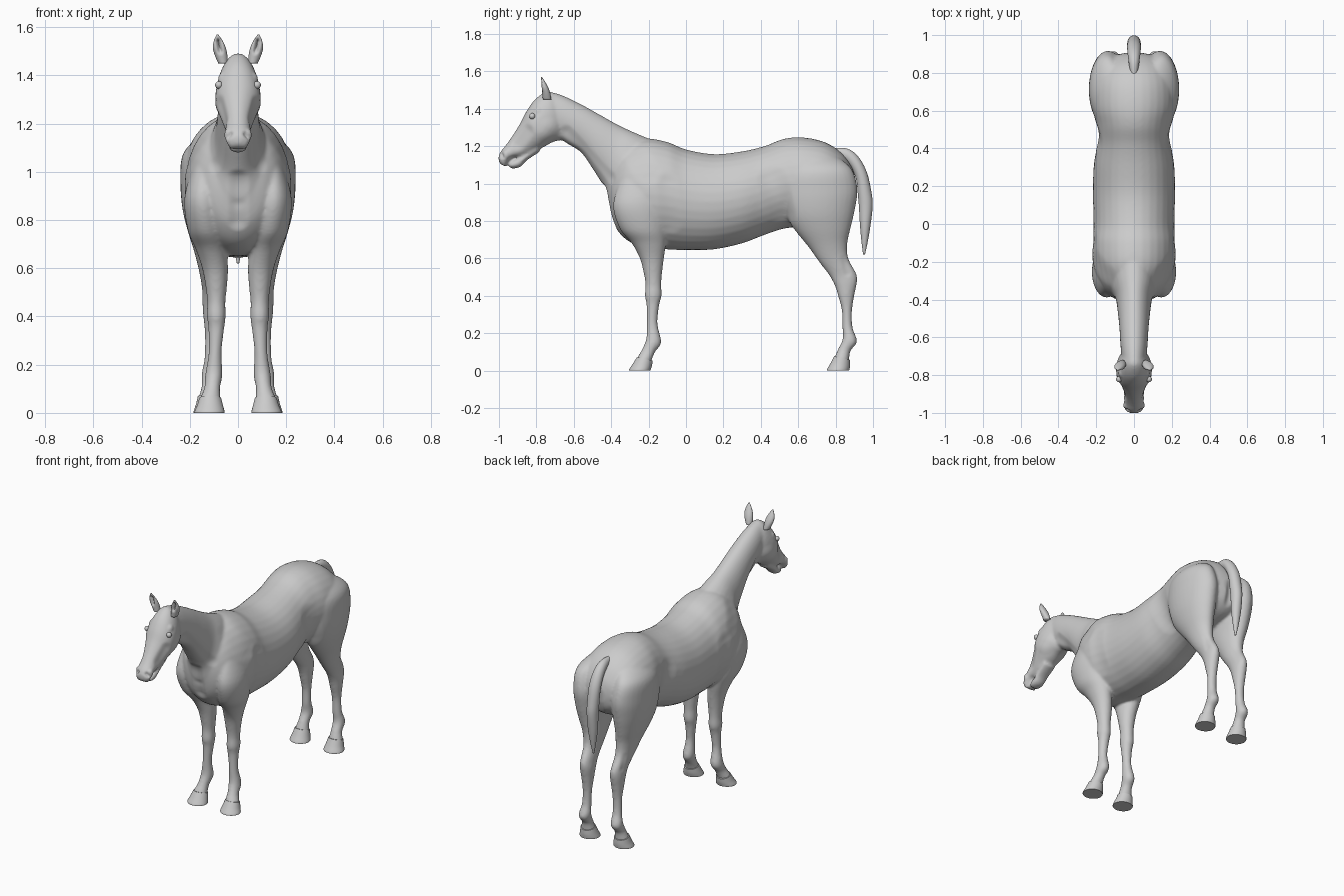
import bpy, bmesh, math
from mathutils import Vector

SIDES = 32


def spline(rows, steps):
    # Catmull-Rom interpolation of section rows
    out = []
    for i in range(len(rows) - 1):
        p = [rows[max(i - 1, 0)], rows[i], rows[i + 1], rows[min(i + 2, len(rows) - 1)]]
        for s in range(steps):
            t = s / steps
            out.append([0.5 * (2 * b + (c - a) * t + (2 * a - 5 * b + 4 * c - d) * t * t
                               + (3 * b - a - 3 * c + d) * t ** 3) for a, b, c, d in zip(*p)])
    return out + [list(rows[-1])]


def loft(bm, rows, side=1, steps=5):
    # each row: edge point (y, z), opposite edge point (y, z), half width, centre x
    rings = []
    for y1, z1, y2, z2, w, cx in spline([tuple(r) + (0,) * (6 - len(r)) for r in rows], steps):
        ring = []
        for k in range(SIDES):
            a = 2 * math.pi * k / SIDES
            c, s = math.cos(a), math.sin(a)
            ring.append(bm.verts.new((side * (cx + w * s),
                                      (y1 + y2) / 2 + (y1 - y2) / 2 * c,
                                      (z1 + z2) / 2 + (z1 - z2) / 2 * c)))
        rings.append(ring)
    faces = [bm.faces.new(rings[0]), bm.faces.new(rings[-1])]
    for r, q in zip(rings, rings[1:]):
        for k in range(SIDES):
            n = (k + 1) % SIDES
            faces.append(bm.faces.new((r[k], r[n], q[n], q[k])))
    bmesh.ops.recalc_face_normals(bm, faces=faces)


def finish(name, bm, angle=180, mirror=False):
    me = bpy.data.meshes.new(name)
    bm.to_mesh(me)
    bm.free()
    me.shade_smooth()
    if angle < 180:
        me.set_sharp_from_angle(angle=math.radians(angle))
    ob = bpy.data.objects.new(name, me)
    bpy.context.collection.objects.link(ob)
    if mirror:
        ob.modifiers.new("mirror", 'MIRROR').use_mirror_merge = False
    return ob


def sculpt(me, strokes):
    # push the surface along its normals around short strokes, on both sides
    for a, b, r, depth in strokes:
        a, b = Vector(a), Vector(b)
        ab = b - a
        L = max(ab.length_squared, 1e-9)
        moves = []
        for v in me.vertices:
            p = Vector((abs(v.co.x), v.co.y, v.co.z))
            t = min(max((p - a).dot(ab) / L, 0), 1)
            d = (p - a - ab * t).length_squared / (r * r)
            if d < 1:
                moves.append((v, v.normal * depth * (1 - d) ** 2))
        for v, m in moves:
            v.co += m


# Section tables
trunk = [(-.42, 1.0, -.405, .84, .05), (-.39, 1.1, -.38, .77, .12), (-.33, 1.2, -.32, .70, .175),
         (-.22, 1.24, -.22, .655, .215), (-.1, 1.222, -.1, .648, .222), (0, 1.182, 0, .643, .214),
         (.15, 1.157, .15, .648, .217), (.3, 1.172, .3, .68, .214), (.42, 1.20, .42, .725, .197),
         (.52, 1.238, .52, .758, .20), (.62, 1.247, .62, .77, .22), (.74, 1.222, .74, .8, .215),
         (.83, 1.165, .83, .83, .18), (.885, 1.09, .885, .88, .12), (.905, 1.03, .905, .93, .05)]
neck = [(-.1, 1.2, -.3, .75, .12), (-.25, 1.262, -.405, .86, .125), (-.35, 1.307, -.435, .97, .097),
        (-.45, 1.362, -.50, 1.08, .085), (-.55, 1.418, -.56, 1.165, .077),
        (-.65, 1.467, -.63, 1.21, .072), (-.72, 1.49, -.69, 1.25, .065)]
head = [(-.70, 1.48, -.64, 1.27, .05), (-.745, 1.492, -.665, 1.235, .075),
        (-.805, 1.452, -.71, 1.222, .09), (-.85, 1.392, -.755, 1.198, .093),
        (-.885, 1.325, -.80, 1.175, .077), (-.925, 1.26, -.84, 1.15, .061),
        (-.96, 1.21, -.885, 1.14, .053), (-.99, 1.172, -.922, 1.14, .054),
        (-1.003, 1.14, -.947, 1.115, .051), (-.998, 1.108, -.962, 1.088, .036)]
jaw = [(-.80, 1.21, -.78, 1.17, .045), (-.87, 1.155, -.85, 1.125, .042),
       (-.905, 1.135, -.88, 1.092, .04), (-.932, 1.122, -.915, 1.08, .038),
       (-.948, 1.105, -.943, 1.082, .026)]
fore = [(-.34, 1.04, -.14, 1.06, .04, .14), (-.39, .89, -.12, .9, .077, .145),
        (-.355, .76, -.11, .76, .076, .133), (-.29, .68, -.108, .68, .064, .112),
        (-.247, .6, -.118, .6, .054, .095), (-.226, .52, -.128, .52, .044, .09),
        (-.217, .46, -.132, .46, .038, .09), (-.220, .4, -.130, .4, .039, .09),
        (-.211, .35, -.143, .35, .033, .09), (-.209, .25, -.152, .25, .027, .095),
        (-.213, .17, -.132, .15, .036, .1), (-.237, .11, -.165, .1, .033, .107),
        (-.262, .065, -.185, .05, .043, .115), (-.27, .03, -.19, .03, .044, .116)]
hind = [(.6, 1.17, .80, 1.15, .05, .10), (.535, 1.07, .885, 1.08, .088, .14),
        (.51, .95, .917, .97, .102, .137), (.53, .84, .903, .86, .096, .135),
        (.575, .76, .88, .76, .080, .13), (.655, .66, .863, .68, .062, .12),
        (.712, .58, .868, .6, .047, .115), (.765, .51, .91, .52, .039, .11),
        (.795, .455, .915, .475, .040, .108), (.813, .4, .90, .4, .036, .108),
        (.833, .32, .888, .32, .029, .108), (.836, .23, .891, .23, .029, .11),
        (.838, .17, .915, .155, .036, .115), (.813, .115, .88, .105, .033, .118),
        (.795, .07, .872, .055, .043, .121), (.785, .03, .87, .03, .044, .121)]

# Body: overlapping lofts fused and relaxed into one skin
bm = bmesh.new()
for part in (trunk, neck, head, jaw):
    loft(bm, part)
for side in (1, -1):
    loft(bm, fore, side)
    loft(bm, hind, side)
body = finish("body", bm)
fuse = body.modifiers.new("fuse", 'REMESH')
fuse.mode = 'VOXEL'
fuse.voxel_size = 0.008
relax = body.modifiers.new("relax", 'SMOOTH')
relax.factor = 0.5
relax.iterations = 10
dg = bpy.context.evaluated_depsgraph_get()
skin = bpy.data.meshes.new_from_object(body.evaluated_get(dg))
body.modifiers.clear()
body.data = skin

# Muscle, face and joint modelling
sculpt(skin, [
    ((0, -.42, .98), (0, -.38, .80), .05, -.014),            # breast groove
    ((.2, -.1, 1.0), (.2, -.08, .78), .07, -.007),           # behind the shoulder
    ((.2, .46, 1.02), (.17, .52, .84), .09, -.010),          # flank hollow
    ((.08, -.64, 1.27), (.11, -.42, 1.03), .05, -.010),      # neck groove
    ((.15, -.3, 1.2), (.2, -.2, 1.05), .08, -.006),          # shoulder blade edge
    ((0, .93, 1.0), (0, .89, .82), .04, -.015),              # cleft under the tail
    ((.085, -.73, 1.29), (.085, -.74, 1.27), .07, .008),     # cheek
    ((.08, -.85, 1.28), (.06, -.9, 1.21), .045, -.008),      # face hollow
    ((.095, -.835, 1.395), (.085, -.80, 1.40), .03, .009),   # brow
    ((.098, -.825, 1.362), (.098, -.82, 1.362), .022, -.008),  # eye socket
    ((.035, -.992, 1.158), (.042, -.982, 1.145), .018, -.012),  # nostril
    ((.048, -.965, 1.165), (.05, -.96, 1.15), .022, .005),   # nostril wing
    ((.13, .83, .6), (.13, .86, .52), .03, -.008),           # hock hollow
])
skin.update()
skin.shade_smooth()

# Hooves: flat-soled flared cups
for name, rows in (
    ("front_hoof", [(-.262, .072, -.178, .052, .045, .115), (-.285, .035, -.182, .026, .054, .116),
                    (-.303, .008, -.188, .006, .062, .118), (-.304, 0, -.19, 0, .062, .118)]),
    ("hind_hoof", [(.792, .077, .877, .057, .046, .121), (.772, .038, .877, .028, .054, .121),
                   (.755, .008, .874, .006, .062, .122), (.754, 0, .872, 0, .062, .122)])):
    bm = bmesh.new()
    loft(bm, rows)
    finish(name, bm, 50, True)

# Tail
bm = bmesh.new()
loft(bm, [(.78, 1.19, .80, 1.14, .018), (.86, 1.187, .85, 1.12, .028), (.92, 1.145, .885, 1.08, .034),
          (.967, 1.06, .91, 1.02, .037), (.992, .95, .92, .93, .036), (.998, .88, .925, .87, .034),
          (.987, .78, .93, .78, .03), (.972, .69, .938, .69, .018), (.957, .62, .947, .62, .005)])
finish("tail", bm)

# Ears: pointed leaves hollowed at the front
bm = bmesh.new()
loft(bm, [(-.765, 1.45, -.72, 1.45, .02, .062), (-.77, 1.485, -.725, 1.48, .026, .070),
          (-.775, 1.515, -.735, 1.51, .027, .077), (-.776, 1.545, -.752, 1.542, .018, .082),
          (-.775, 1.57, -.77, 1.57, .003, .085)])
ear = finish("ear", bm, mirror=True)
sculpt(ear.data, [((.074, -.78, 1.50), (.081, -.78, 1.54), .018, -.022)])

# Eyes
bm = bmesh.new()
bmesh.ops.create_uvsphere(bm, u_segments=20, v_segments=12, radius=.016)
bmesh.ops.translate(bm, verts=bm.verts, vec=(.079, -.822, 1.36))
finish("eye", bm, mirror=True)
